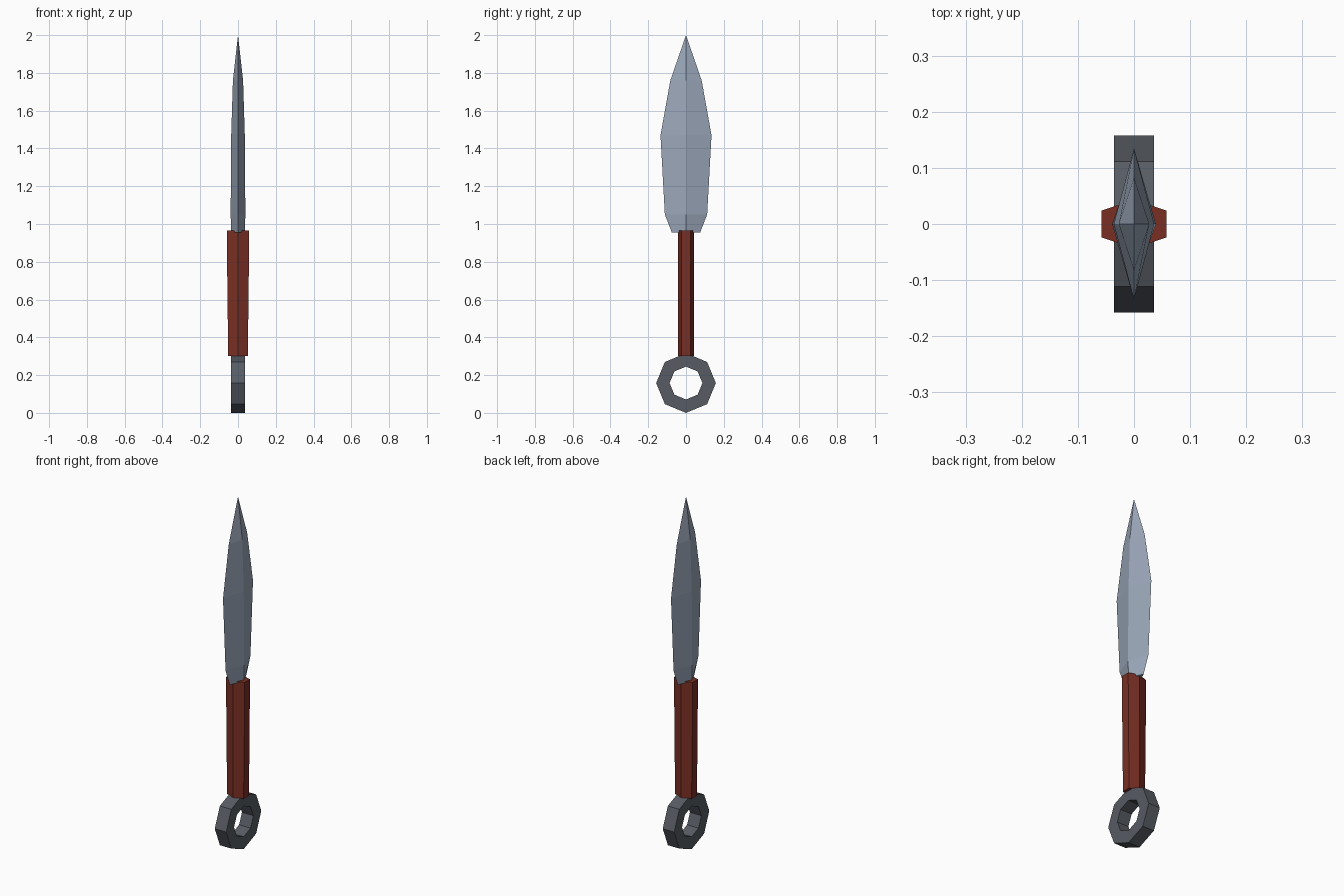
import bpy, bmesh, math

if "Cube" in bpy.data.objects:
    bpy.data.objects.remove(bpy.data.objects["Cube"])


def material(name, rgb):
    m = bpy.data.materials.new(name)
    m.diffuse_color = (*rgb, 1)
    m.use_nodes = True
    m.node_tree.nodes["Principled BSDF"].inputs["Base Color"].default_value = m.diffuse_color
    return m


def make(name, bm, mat):
    bmesh.ops.recalc_face_normals(bm, faces=bm.faces)
    me = bpy.data.meshes.new(name)
    bm.to_mesh(me)
    bm.free()
    me.materials.append(mat)
    ob = bpy.data.objects.new(name, me)
    bpy.context.collection.objects.link(ob)
    return ob


def bridge(bm, a, b):
    n = len(a)
    for i in range(n):
        j = (i + 1) % n
        bm.faces.new((a[i], a[j], b[j], b[i]))


steel = material("pale blue steel", (0.33, 0.39, 0.49))
iron = material("dark iron", (0.095, 0.107, 0.125))
wrap = material("red brown grip", (0.19, 0.028, 0.017))

# Blade: diamond cross-sections (z, half thickness, half width) closing at the tip
bm = bmesh.new()
sections = [(0.955, 0.036, 0.075), (1.05, 0.039, 0.112),
            (1.47, 0.036, 0.135), (1.76, 0.027, 0.083)]
rings = [[bm.verts.new(p) for p in ((t, 0, z), (0, w, z), (-t, 0, z), (0, -w, z))]
         for z, t, w in sections]
for a, b in zip(rings, rings[1:]):
    bridge(bm, a, b)
tip = bm.verts.new((0, 0, 2.0))
for i in range(4):
    bm.faces.new((rings[-1][i], rings[-1][(i + 1) % 4], tip))
bm.faces.new(rings[0])
make("blade", bm, steel)

# Grip: six-sided bar, slightly slimmer towards the ring
bm = bmesh.new()
loops = []
for z, hx in ((0.30, 0.052), (0.73, 0.057), (0.965, 0.058)):
    pts = ((hx, -0.024), (hx, 0.024), (0, 0.043),
           (-hx, 0.024), (-hx, -0.024), (0, -0.043))
    loops.append([bm.verts.new((x, y, z)) for x, y in pts])
for a, b in zip(loops, loops[1:]):
    bridge(bm, a, b)
bm.faces.new(loops[0])
bm.faces.new(loops[-1])
make("grip", bm, wrap)

# Pommel ring: octagonal washer facing sideways
bm = bmesh.new()
loops = []
for r, x in ((0.158, -0.036), (0.158, 0.036), (0.087, 0.036), (0.087, -0.036)):
    loops.append([bm.verts.new((x, r * math.cos(k * math.pi / 4),
                                0.158 + r * math.sin(k * math.pi / 4)))
                  for k in range(8)])
for i in range(4):
    bridge(bm, loops[i], loops[(i + 1) % 4])
make("pommel_ring", bm, iron)
